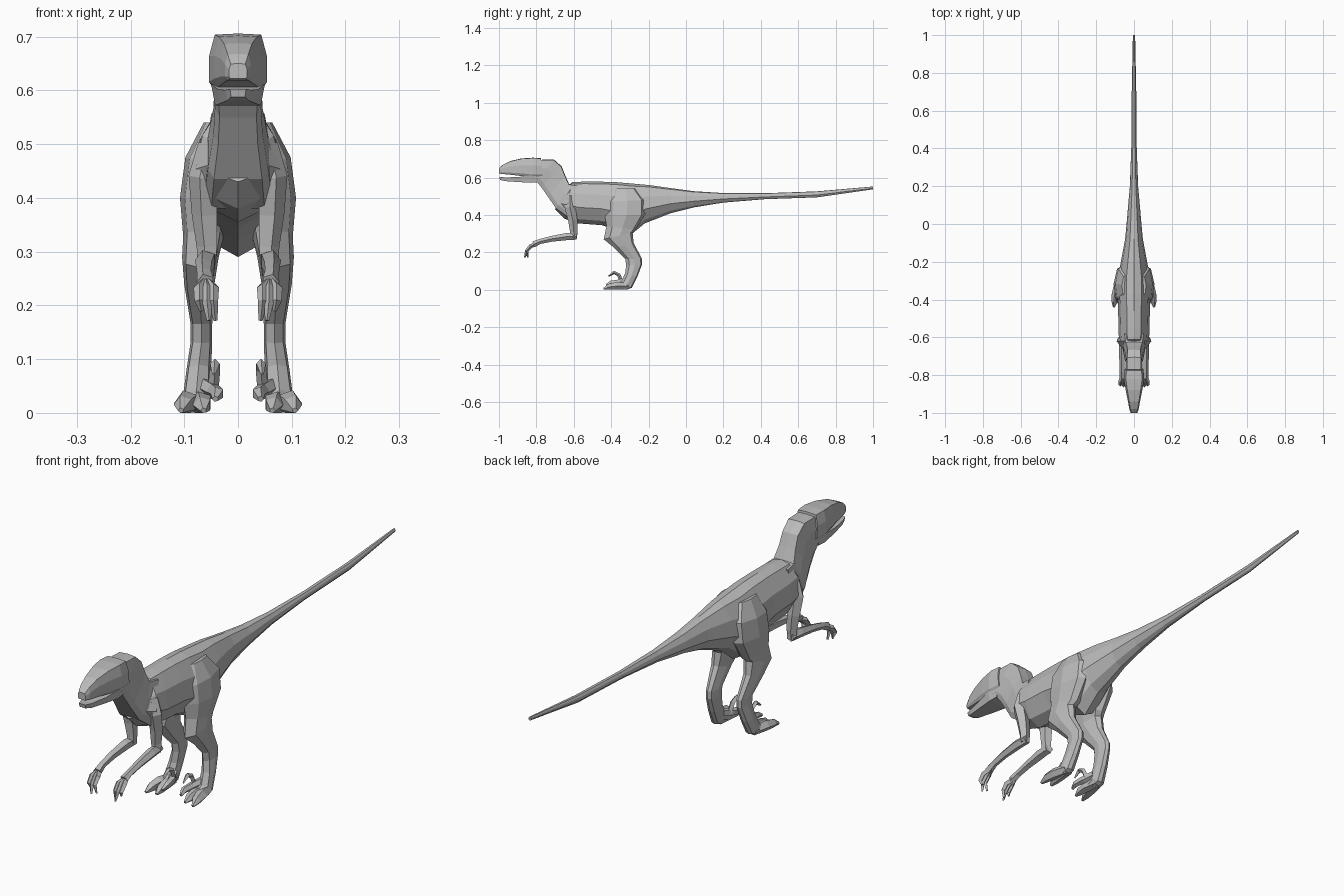
import bpy, bmesh
from mathutils import Vector

skin = bpy.data.materials.new("grey skin")
skin.diffuse_color = (0.5, 0.5, 0.5, 1)


def skin_rings(name, rings, mirror=False):
    """Join rings of points into a closed, flat-shaded loft."""
    bm = bmesh.new()
    loops = [[bm.verts.new((p[0], p[1], max(p[2], 0))) for p in r] for r in rings]
    n = len(loops[0])
    for a, b in zip(loops, loops[1:]):
        for i in range(n):
            j = (i + 1) % n
            bm.faces.new((a[i], a[j], b[j], b[i]))
    bm.faces.new(loops[0])
    bm.faces.new(loops[-1])
    bmesh.ops.recalc_face_normals(bm, faces=bm.faces)
    mesh = bpy.data.meshes.new(name)
    bm.to_mesh(mesh)
    bm.free()
    mesh.materials.append(skin)
    obj = bpy.data.objects.new(name, mesh)
    bpy.context.collection.objects.link(obj)
    if mirror:
        obj.modifiers.new("other side", 'MIRROR')
    return obj


def loft(name, half, stations, cx=0.0, mirror=False):
    """Stations: edge A (y, z), edge B (y, z), half width, optional x centre."""
    prof = half + [(-u, v) for u, v in reversed(half) if u > 0]
    rings = []
    for s in stations:
        ya, za, yb, zb, hw = s[:5]
        x0 = s[5] if len(s) > 5 else cx
        rings.append([(x0 + u * hw, ya + (yb - ya) * v, za + (zb - za) * v)
                      for u, v in prof])
    return skin_rings(name, rings, mirror)


def tube(name, path, sides=5):
    """Mirrored limb along (x, y, z, radius) points."""
    import math
    pts = [Vector(p[:3]) for p in path]
    rings = []
    for i, p in enumerate(path):
        t = (pts[min(i + 1, len(pts) - 1)] - pts[max(i - 1, 0)]).normalized()
        side = (Vector((1, 0, 0)) - t * t.x).normalized()
        up = t.cross(side)
        ring = []
        for k in range(sides):
            a = 2 * math.pi * k / sides
            ring.append(pts[i] + p[3] * (side * math.cos(a) + up * math.sin(a)))
        rings.append(ring)
    return skin_rings(name, rings, True)


# Cross-section halves: (across, from first edge to second edge)
trunk = [(0, 0), (.45, .05), (.85, .3), (1, .62), (.55, .9), (0, 1)]
boxy = [(0, 0), (.8, .02), (1, .4), (1, .85), (.8, 1), (0, 1)]
jaw = [(0, 0), (1, 0), (.85, 1), (0, 1)]
limb = [(0, 0), (.8, .2), (1, .55), (.6, .92), (0, 1)]

# Torso and tail in one loft, from chest to tail tip
loft("body_and_tail", trunk, [
    (-.66, .52, -.70, .43, .045),
    (-.61, .575, -.65, .38, .078),
    (-.55, .578, -.58, .355, .082),
    (-.46, .578, -.45, .345, .084),
    (-.37, .575, -.37, .32, .088),
    (-.29, .568, -.30, .29, .090),
    (-.20, .56, -.22, .355, .072),
    (-.08, .543, -.08, .41, .047),
    (.04, .527, .04, .44, .036),
    (.20, .517, .20, .466, .022),
    (.42, .516, .42, .484, .014),
    (.70, .526, .70, .494, .012),
    (1.0, .552, 1.0, .537, .006)])

# Neck curving up to the back of the skull
loft("neck", boxy, [
    (-.58, .56, -.62, .38, .062),
    (-.625, .565, -.695, .435, .056),
    (-.645, .61, -.74, .50, .046),
    (-.665, .66, -.775, .55, .043),
    (-.705, .695, -.795, .575, .045),
    (-.77, .697, -.82, .578, .046)])

# Skull with upper jaw
loft("head", boxy, [
    (-.775, .704, -.765, .60, .050),
    (-.82, .706, -.82, .60, .054),
    (-.88, .702, -.88, .608, .044),
    (-.94, .688, -.94, .615, .032),
    (-.98, .668, -.985, .619, .024),
    (-1.0, .65, -1.0, .622, .017)])

# Lower jaw, slightly open, with its hinge under the skull
loft("lower_jaw", jaw, [
    (-.77, .63, -.79, .573, .048),
    (-.83, .612, -.83, .572, .050),
    (-.90, .602, -.90, .576, .038),
    (-.97, .601, -.97, .581, .024),
    (-.998, .603, -.995, .588, .015)])

# Haunch flowing into knee, shin, ankle and instep
loft("leg", limb, [
    (-.39, .54, -.27, .54, .022, .042),
    (-.43, .47, -.22, .48, .040, .058),
    (-.435, .40, -.22, .40, .046, .062),
    (-.425, .34, -.27, .32, .038, .064),
    (-.44, .27, -.285, .305, .034, .070),
    (-.385, .225, -.28, .25, .028, .072),
    (-.325, .165, -.235, .165, .020, .068),
    (-.32, .13, -.235, .135, .020, .068),
    (-.325, .09, -.26, .07, .023, .073),
    (-.345, .045, -.29, .01, .026, .077),
    (-.37, .03, -.32, 0, .027, .079)], mirror=True)

# Two walking toes and the raised hooked toe
tube("outer_toe", [(.082, -.31, .018, .02), (.095, -.37, .02, .023),
                   (.102, -.41, .015, .018), (.106, -.44, .004, .006)])
tube("inner_toe", [(.075, -.31, .018, .02), (.068, -.37, .02, .021),
                   (.066, -.405, .014, .017), (.064, -.43, .004, .006)])
tube("hooked_toe", [(.062, -.32, .05, .016), (.045, -.36, .04, .015),
                    (.038, -.40, .036, .013), (.042, -.425, .026, .006)])
tube("hooked_claw", [(.046, -.345, .045, .01), (.043, -.36, .08, .01),
                     (.043, -.385, .092, .009), (.045, -.415, .072, .003)], 4)

# Upper arm, forearm and hand
tube("upper_arm", [(.052, -.62, .50, .022), (.062, -.62, .44, .030),
                   (.060, -.605, .37, .026), (.056, -.60, .31, .021),
                   (.057, -.60, .275, .018)])
tube("forearm", [(.057, -.585, .285, .018), (.060, -.64, .284, .020),
                 (.062, -.72, .272, .016), (.062, -.78, .258, .014),
                 (.060, -.815, .243, .017)])
# Three drooping fingers
for label, x, tip_y, tip_z in (("outer", .072, -.845, .19),
                               ("middle", .058, -.862, .172),
                               ("inner", .046, -.845, .172)):
    tube(label + "_finger", [(.060, -.80, .246, .011), (x, -.832, .232, .011),
                             (x, -.852, .208, .009), (x - .004, tip_y, tip_z, .004)], 4)
